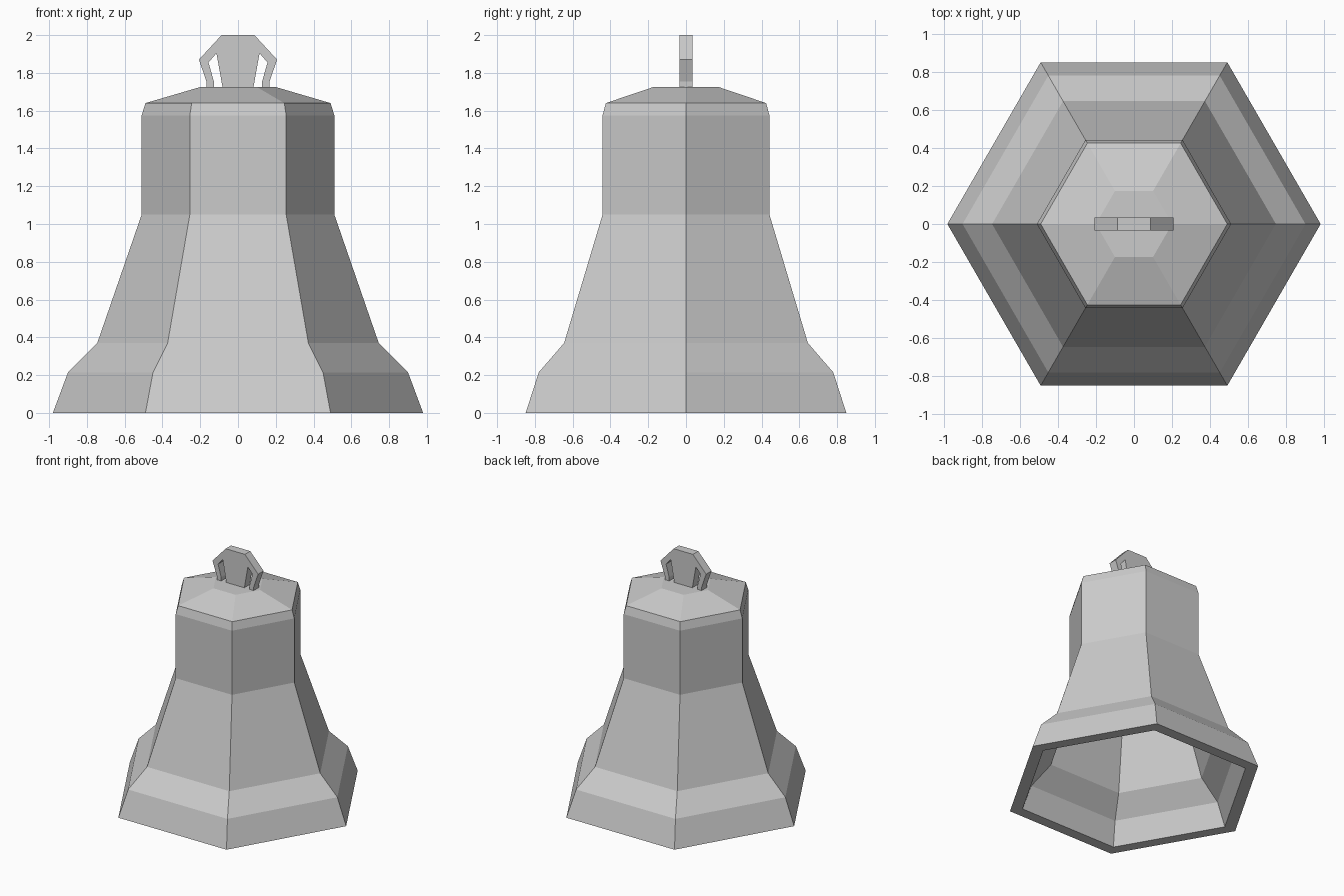
import bpy, bmesh, math

if "Cube" in bpy.data.objects:
    bpy.data.objects.remove(bpy.data.objects["Cube"])

grey = bpy.data.materials.new("plain grey")
grey.diffuse_color = (0.6, 0.6, 0.6, 1)
grey.use_nodes = True
grey.node_tree.nodes["Principled BSDF"].inputs["Base Color"].default_value = grey.diffuse_color


def make_object(name, bm):
    bmesh.ops.recalc_face_normals(bm, faces=bm.faces)
    mesh = bpy.data.meshes.new(name)
    bm.to_mesh(mesh)
    bm.free()
    mesh.materials.append(grey)
    obj = bpy.data.objects.new(name, mesh)
    bpy.context.collection.objects.link(obj)
    return obj


# Bell: one (radius, height) profile, outside up from the rim, then inside
outer = [(0.98, 0), (0.90, 0.215), (0.745, 0.37), (0.51, 1.05),
         (0.51, 1.575), (0.49, 1.64), (0.20, 1.725)]
inner = [(0.88, 0), (0.81, 0.185), (0.655, 0.335), (0.42, 1.03),
         (0.42, 1.555), (0.18, 1.635)]


def hex_ring(bm, radius, z):
    return [bm.verts.new((radius * math.cos(i * math.pi / 3),
                          radius * math.sin(i * math.pi / 3), z)) for i in range(6)]


bm = bmesh.new()
rings = [hex_ring(bm, r, z) for r, z in inner[::-1] + outer]
for a, b in zip(rings, rings[1:]):
    for i in range(6):
        j = (i + 1) % 6
        bm.faces.new((a[i], a[j], b[j], b[i]))
bm.faces.new(rings[0])       # inside ceiling
bm.faces.new(rings[-1])      # top cap
make_object("bell_body", bm)

# Hanger: flat mirrored outline with a centre post and two side handles
half = [(0.087, 2.0), (0.207, 1.87), (0.167, 1.755), (0.167, 1.725),
        (0.128, 1.725), (0.128, 1.755), (0.156, 1.855), (0.114, 1.904), (0.082, 1.725)]
outline = half + [(-x, z) for x, z in half[::-1]]
depth = 0.035
bm = bmesh.new()
face = bm.faces.new([bm.verts.new((x, -depth, z)) for x, z in outline])
new = bmesh.ops.extrude_face_region(bm, geom=[face])["geom"]
bmesh.ops.translate(bm, vec=(0, 2 * depth, 0),
                    verts=[v for v in new if isinstance(v, bmesh.types.BMVert)])
make_object("hanger", bm)
